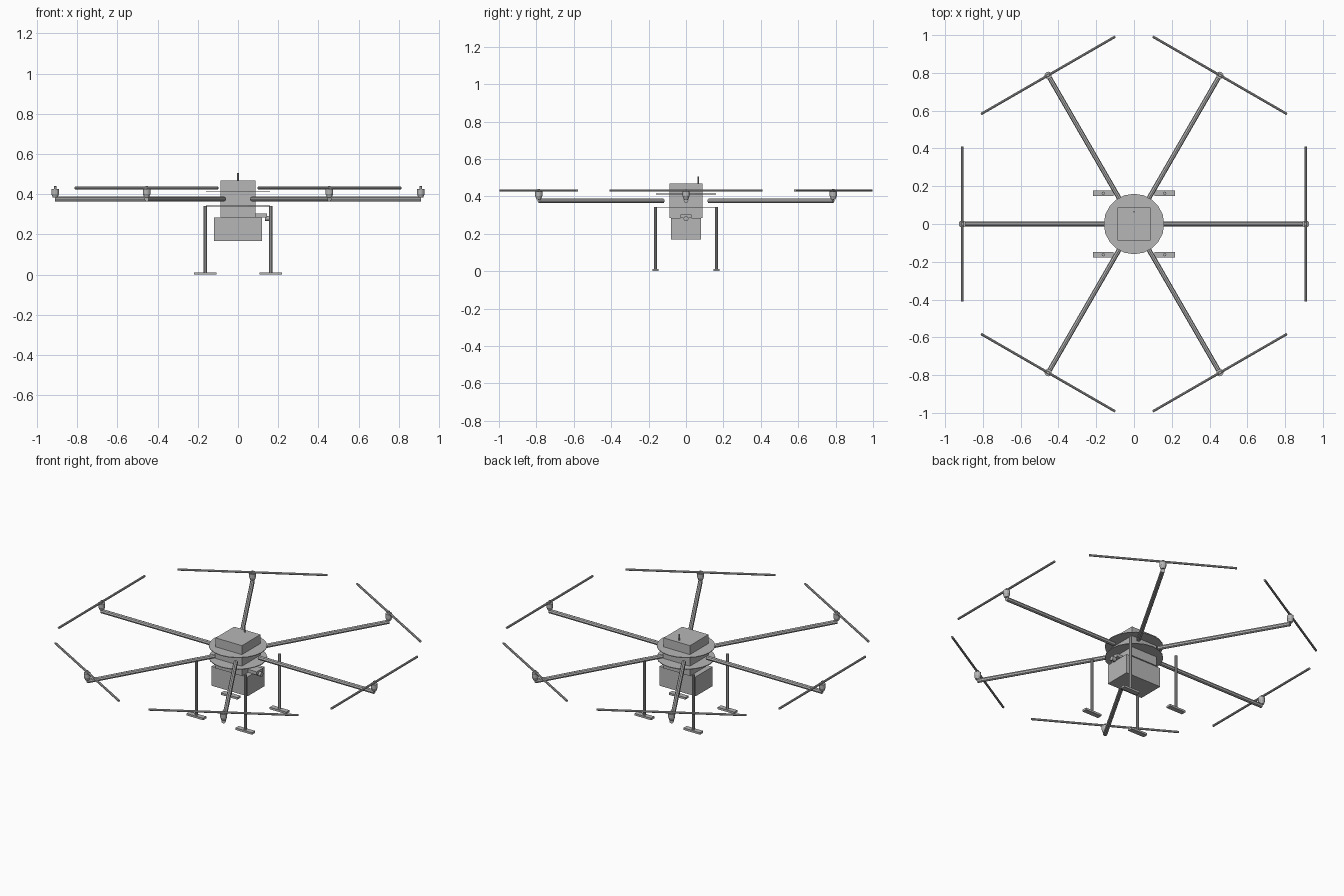
import bpy, math
from mathutils import Vector, Matrix

cube = bpy.data.objects.get("Cube")
if cube:
    bpy.data.objects.remove(cube, do_unlink=True)

grey = bpy.data.materials.new("plain grey")
grey.use_nodes = True
grey.diffuse_color = (0.47, 0.47, 0.47, 1)
grey.node_tree.nodes["Principled BSDF"].inputs["Base Color"].default_value = grey.diffuse_color


def finish(name):
    ob = bpy.context.object
    ob.name = name
    ob.data.materials.append(grey)
    return ob


def box(name, low, high):
    low, high = Vector(low), Vector(high)
    bpy.ops.mesh.primitive_cube_add(size=1)
    ob = finish(name)
    ob.data.transform(Matrix.Translation((low + high) / 2) @ Matrix.Diagonal((high - low).to_4d()))
    return ob


def rod(name, start, end, r1, r2=None, sides=8):
    """Straight or tapered round bar between two points."""
    start, end = Vector(start), Vector(end)
    axis = end - start
    bpy.ops.mesh.primitive_cone_add(vertices=sides, radius1=r1, radius2=r1 if r2 is None else r2,
                                    depth=axis.length)
    ob = finish(name)
    turn = axis.to_track_quat('Z', 'Y').to_matrix().to_4x4()
    ob.data.transform(Matrix.Translation((start + end) / 2) @ turn)
    return ob


# Central body and round plates
box("electronics_box", (-0.088, -0.088, 0.285), (0.088, 0.088, 0.468))
box("battery_box", (-0.12, -0.08, 0.168), (0.12, 0.08, 0.285))
for name, z in (("upper_plate", 0.412), ("lower_plate", 0.342)):
    rod(name, (0, 0, z - 0.002), (0, 0, z + 0.002), 0.16, sides=20)
rod("antenna", (0, 0.065, 0.46), (0, 0.065, 0.505), 0.004)

# Side camera
box("camera_mount", (0.08, -0.03, 0.284), (0.145, 0.03, 0.303))
rod("camera_lens", (0.135, 0, 0.28), (0.16, 0, 0.28), 0.013, sides=12)

# Six arms with motors and propellers
for i in range(6):
    a = math.radians(60 * i)
    out = Vector((math.cos(a), math.sin(a), 0))
    side = Vector((-out.y, out.x, 0))
    hub = out * 0.909

    def up(z):
        return hub + Vector((0, 0, z))

    rod(f"arm_{i}", out * 0.14 + Vector((0, 0, 0.376)), up(0.376), 0.0125)
    rod(f"motor_base_{i}", up(0.384), up(0.402), 0.012, 0.019, sides=12)
    rod(f"motor_{i}", up(0.402), up(0.426), 0.019, sides=12)
    rod(f"motor_shaft_{i}", up(0.424), up(0.44), 0.006)
    rod(f"propeller_{i}", up(0.431) - side * 0.41, up(0.431) + side * 0.41, 0.0065)

# Four landing legs with flat feet
for sx, front in ((-1, "right"), (1, "left")):
    for sy, end in ((-1, "front"), (1, "back")):
        x, y = sx * 0.163, sy * 0.163
        rod(f"leg_{end}_{front}", (x, y, 0.006), (x, y, 0.342), 0.0085)
        box(f"foot_{end}_{front}", (x - 0.055, y - 0.015, 0), (x + 0.055, y + 0.015, 0.012))
